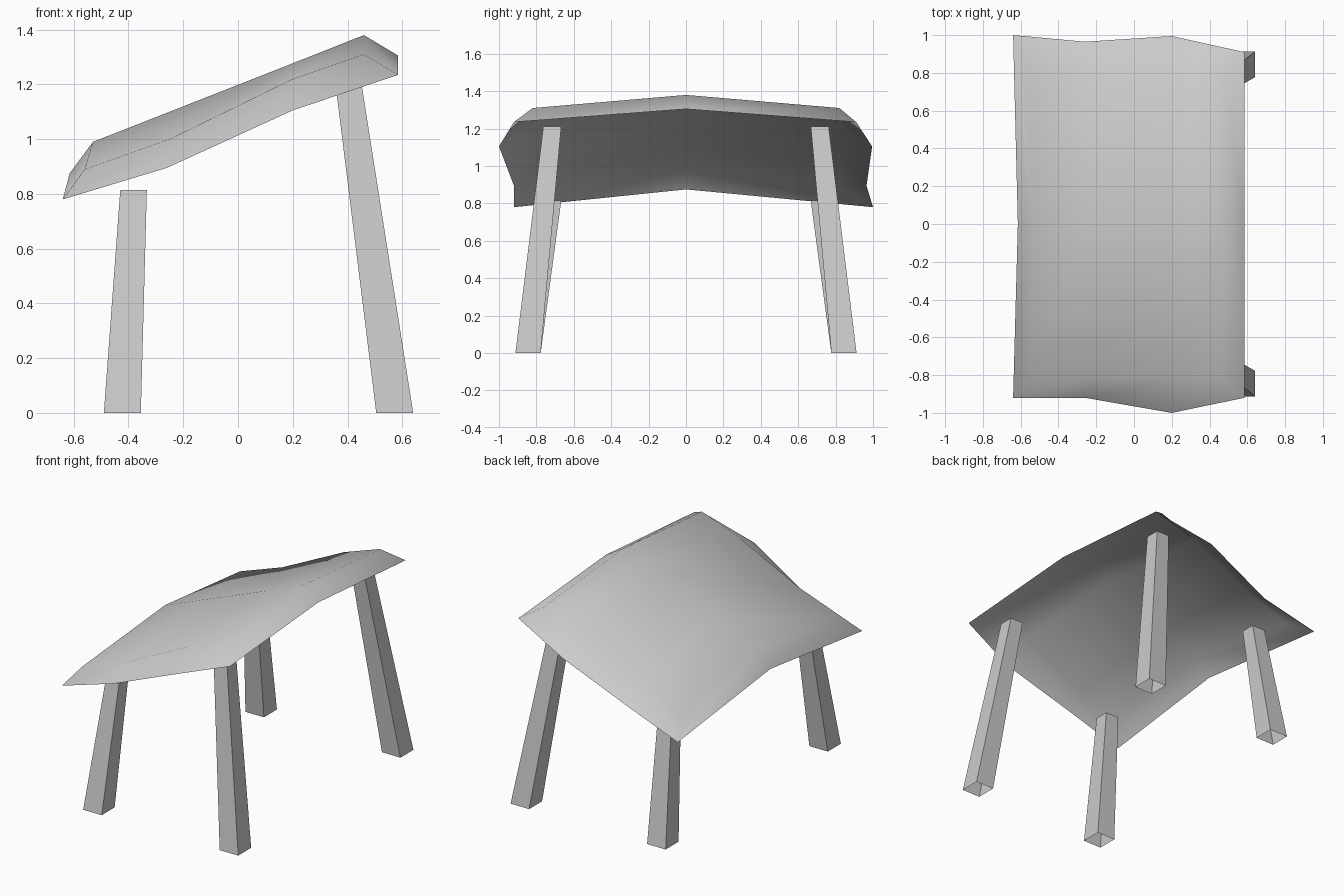
import bpy
import bmesh

cube = bpy.data.objects.get("Cube")
if cube:
    bpy.data.objects.remove(cube, do_unlink=True)

# Single plain grey
grey = bpy.data.materials.new("plain_grey")
grey.use_nodes = True
colour = (0.6, 0.6, 0.6, 1)
grey.diffuse_color = colour
grey.node_tree.nodes["Principled BSDF"].inputs["Base Color"].default_value = colour


def finish(bm, name, smooth):
    mesh = bpy.data.meshes.new(name)
    for face in bm.faces:
        face.smooth = smooth
    bm.to_mesh(mesh)
    bm.free()
    mesh.materials.append(grey)
    obj = bpy.data.objects.new(name, mesh)
    bpy.context.collection.objects.link(obj)
    return obj


# Canopy: a ridged, sloping top panel with a drooping rim all round
ridge = [(-0.53, 0.99), (-0.25, 1.10), (0.20, 1.277), (0.46, 1.38)]
side = [(-0.56, 0.89), (-0.25, 1.00), (0.20, 1.22), (0.46, 1.31)]
rim = [(-0.64, 0.78), (-0.26, 0.895), (0.20, 1.105), (0.585, 1.235)]
front_y = [-0.92, -0.92, -1.0, -0.92]
back_y = [1.0, 0.965, 0.995, 0.91]

bm = bmesh.new()
rows = [[bm.verts.new((x, y, z)) for x, z in profile]
        for y, profile in ((-0.82, side), (0, ridge), (0.82, side))]
for low, high in zip(rows, rows[1:]):
    for i in range(3):
        a, b, c, d = low[i], low[i + 1], high[i + 1], high[i]
        # Fold each panel along the diagonal that runs up to the ridge
        if low is rows[0]:
            bm.faces.new((a, b, c))
            bm.faces.new((a, c, d))
        else:
            bm.faces.new((a, b, d))
            bm.faces.new((b, c, d))

front_rim = [bm.verts.new((x, y, z)) for (x, z), y in zip(rim, front_y)]
back_rim = [bm.verts.new((x, y, z)) for (x, z), y in zip(rim, back_y)]
high_mid = bm.verts.new((0.585, 0, 1.305))
low_mid = bm.verts.new((-0.615, 0, 0.875))
outer = front_rim + [high_mid] + back_rim[::-1] + [low_mid]
inner = rows[0] + [rows[1][3]] + rows[2][::-1] + [rows[1][0]]
for i in range(len(outer)):
    j = (i + 1) % len(outer)
    bm.faces.new((outer[i], outer[j], inner[j], inner[i]))
finish(bm, "canopy", True)


# Legs: open square tubes, narrower at the top and leaning inwards
def leg(name, foot_x, top_x, height, s):
    bm = bmesh.new()
    rings = []
    for (x0, x1), (y0, y1), z in ((foot_x, (0.777, 0.912), 0),
                                  (top_x, (0.667, 0.763), height)):
        corners = ((x0, y0), (x1, y0), (x1, y1), (x0, y1))
        rings.append([bm.verts.new((x, s * y, z)) for x, y in corners])
    for i in range(4):
        j = (i + 1) % 4
        bm.faces.new((rings[0][i], rings[0][j], rings[1][j], rings[1][i]))
    if s < 0:
        bmesh.ops.reverse_faces(bm, faces=bm.faces)
    finish(bm, name, False)


for end, s in (("front", -1), ("back", 1)):
    leg(end + "_short_leg", (-0.49, -0.355), (-0.43, -0.333), 0.815, s)
    leg(end + "_tall_leg", (0.505, 0.64), (0.355, 0.45), 1.21, s)
